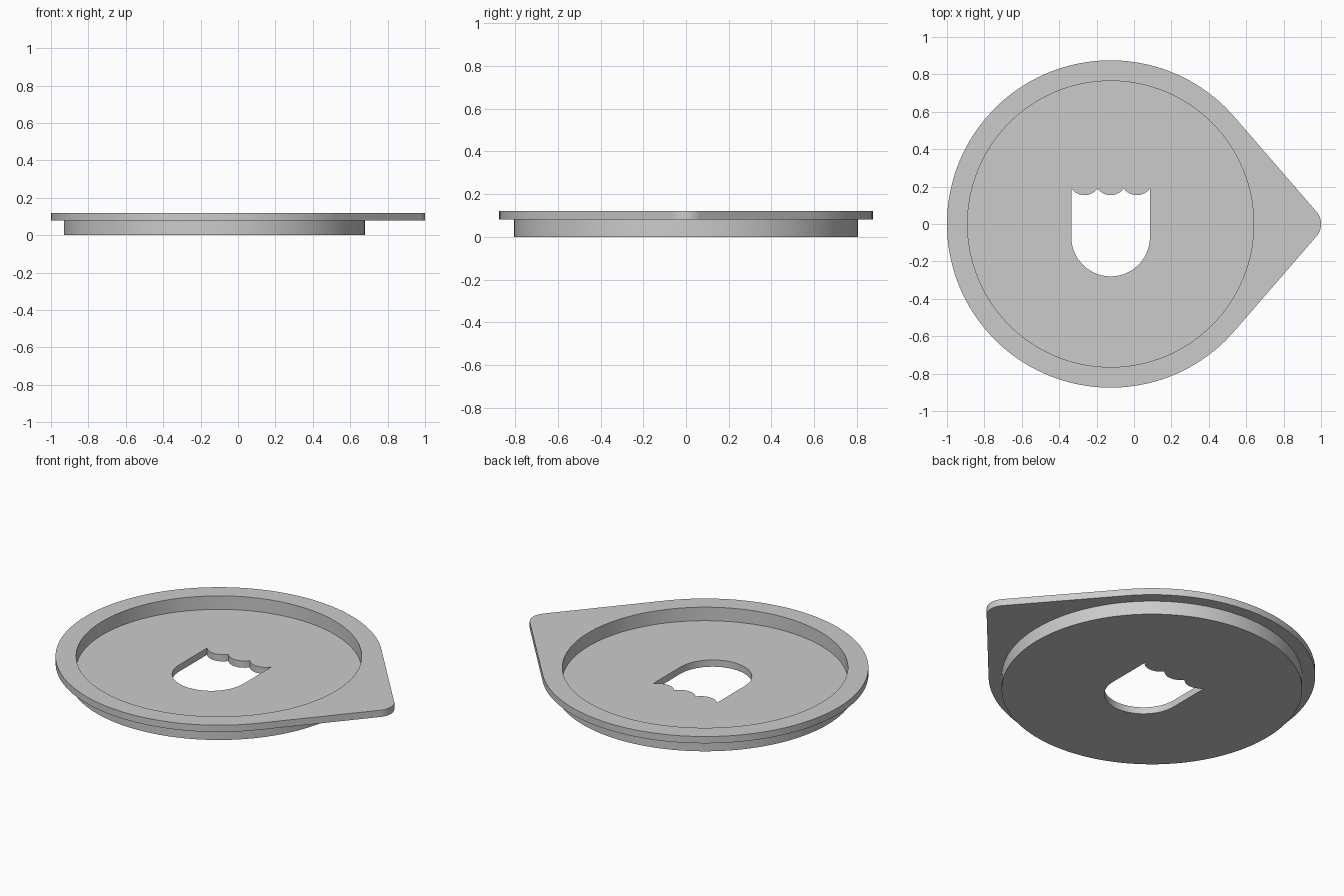
import bpy, bmesh, math
from math import cos, sin, pi

if "Cube" in bpy.data.objects:
    bpy.data.objects.remove(bpy.data.objects["Cube"])

CX = -0.125                                  # centre of the round body
R_RIM, R_CUP, R_POCKET, R_TIP = 0.875, 0.805, 0.765, 0.1
Z_FLOOR, Z_RIM, Z_TOP = 0.04, 0.08, 0.12


def arc(x, y, r, a0, a1, n):
    """n + 1 points along an arc."""
    return [(x + r * cos(a0 + (a1 - a0) * i / n), y + r * sin(a0 + (a1 - a0) * i / n))
            for i in range(n + 1)]


def circle(r, n=128):
    return arc(CX, 0, r, 0, 2 * pi, n)[:-1]


def rim_outline():
    # big circle joined by tangents to a small rounded tip
    tip_x = 1 - R_TIP
    a = math.acos((R_RIM - R_TIP) / (tip_x - CX))
    return arc(CX, 0, R_RIM, a, 2 * pi - a, 110) + arc(tip_x, 0, R_TIP, -a, a, 16)


def hole_outline():
    # round bottom, straight sides, three scallops on top
    w, top, sag = 0.21, 0.19, 0.036
    pts = arc(CX, -0.07, w, pi, 2 * pi, 40)
    half = w / 3
    r = (half ** 2 + sag ** 2) / (2 * sag)
    h = math.asin(half / r)
    for k in (1, 0, -1):
        scallop = arc(CX + k * 2 * half, top - sag + r, r, -pi / 2 + h, -pi / 2 - h, 12)
        pts += scallop if k == 1 else scallop[1:]
    return pts


bm = bmesh.new()


def loop(pts, z):
    vs = [bm.verts.new((x, y, z)) for x, y in pts]
    es = [bm.edges.new((vs[i - 1], vs[i])) for i in range(len(vs))]
    return vs, es


def wall(lo, hi):
    a, b = lo[0], hi[0]
    for i in range(len(a)):
        bm.faces.new((a[i - 1], a[i], b[i], b[i - 1]))


def flat_ring(outer, inner):
    bmesh.ops.triangle_fill(bm, edges=outer[1] + inner[1], use_beauty=True,
                            use_dissolve=False, normal=(0, 0, 1))


hole, rim = hole_outline(), rim_outline()
hole_lo, hole_hi = loop(hole, 0), loop(hole, Z_FLOOR)
cup_lo, cup_hi = loop(circle(R_CUP), 0), loop(circle(R_CUP), Z_RIM)
pocket_lo, pocket_hi = loop(circle(R_POCKET), Z_FLOOR), loop(circle(R_POCKET), Z_TOP)
rim_lo, rim_hi = loop(rim, Z_RIM), loop(rim, Z_TOP)

# underside, pocket floor, rim top, rim underside
flat_ring(cup_lo, hole_lo)
flat_ring(pocket_lo, hole_hi)
flat_ring(rim_hi, pocket_hi)
flat_ring(rim_lo, cup_hi)
# upright walls
for lo, hi in ((hole_lo, hole_hi), (cup_lo, cup_hi), (pocket_lo, pocket_hi), (rim_lo, rim_hi)):
    wall(lo, hi)
bmesh.ops.recalc_face_normals(bm, faces=bm.faces[:])

mesh = bpy.data.meshes.new("rimmed_dish")
bm.to_mesh(mesh)
bm.free()
dish = bpy.data.objects.new("rimmed_dish", mesh)
bpy.context.collection.objects.link(dish)

grey = bpy.data.materials.new("light_grey")
grey.diffuse_color = (0.6, 0.6, 0.6, 1)
grey.use_nodes = True
grey.node_tree.nodes["Principled BSDF"].inputs["Base Color"].default_value = grey.diffuse_color
mesh.materials.append(grey)

bpy.context.view_layer.objects.active = dish
dish.select_set(True)
bpy.ops.object.shade_smooth_by_angle(angle=math.radians(30))
